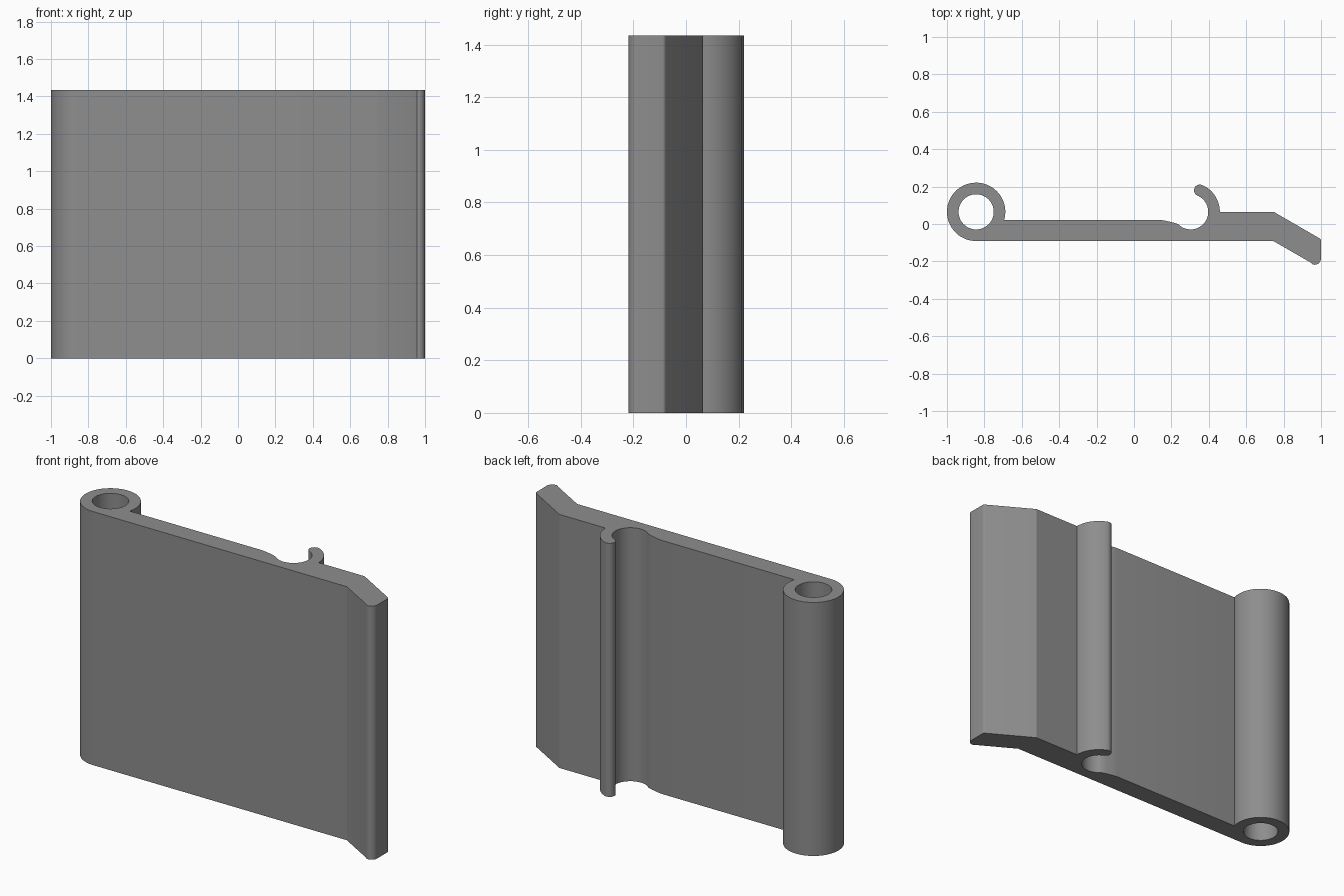
import bpy, bmesh
from math import radians, cos, sin, sqrt

if "Cube" in bpy.data.objects:
    bpy.data.objects.remove(bpy.data.objects["Cube"])

HEIGHT = 1.435
BARREL, HOOK = (-0.844, 0.065), (0.303, 0.065)
R_OUT, R_IN = 0.156, 0.094


def arc(centre, radius, start, end, steps):
    """Points along an arc, angles in degrees."""
    angles = [radians(start + (end - start) * i / steps) for i in range(steps + 1)]
    return [(centre[0] + radius * cos(a), centre[1] + radius * sin(a)) for a in angles]


def extrude_profile(name, loops, height, material):
    """Fill closed outlines (outer first, then holes) and extrude upward."""
    bm = bmesh.new()
    edges = []
    for loop in loops:
        verts = [bm.verts.new((x, y, 0)) for x, y in loop]
        edges += [bm.edges.new((v, verts[i - 1])) for i, v in enumerate(verts)]
    bmesh.ops.triangle_fill(bm, edges=edges, use_beauty=True)
    result = bmesh.ops.extrude_face_region(bm, geom=bm.faces[:], use_keep_orig=True)
    top = [g for g in result["geom"] if isinstance(g, bmesh.types.BMVert)]
    bmesh.ops.translate(bm, verts=top, vec=(0, 0, height))
    bmesh.ops.recalc_face_normals(bm, faces=bm.faces[:])
    mesh = bpy.data.meshes.new(name)
    bm.to_mesh(mesh)
    bm.free()
    obj = bpy.data.objects.new(name, mesh)
    bpy.context.collection.objects.link(obj)
    mesh.materials.append(material)
    bpy.ops.object.select_all(action='DESELECT')
    obj.select_set(True)
    bpy.context.view_layer.objects.active = obj
    bpy.ops.object.shade_smooth_by_angle(angle=radians(28))
    return obj


grey = bpy.data.materials.new("plain grey")
grey.diffuse_color = (0.27, 0.27, 0.27, 1)
grey.use_nodes = True
grey.node_tree.nodes["Principled BSDF"].inputs["Base Color"].default_value = grey.diffuse_color

# Hook tip: round end centred on the middle of the hook wall
TIP = 67
tip_centre = arc(HOOK, (R_OUT + R_IN) / 2, TIP, TIP, 1)[0]
tip_radius = (R_OUT - R_IN) / 2

outline = []
# Barrel, from plate top round to plate underside
outline += arc(BARREL, R_OUT, -16, 270, 56)
# Underside and bent lip with a rounded end
outline += [(0.745, -0.091), (0.948, -0.208)]
outline += arc((0.966, -0.184), 0.034, 242, 360, 10)[1:]
outline += arc((0.985, -0.09), 0.015, 0, 60, 4)
# Raised plate top, then the outside of the hook
outline += [(0.747, 0.065)]
outline += arc(HOOK, R_OUT, 0, TIP, 16)
# Rounded hook tip and the inside channel
outline += arc(tip_centre, tip_radius, TIP, TIP + 180, 12)[1:-1]
outline += arc(HOOK, R_IN, TIP, -136, 36)
# Gentle ramp back to the plate top
outline += [(0.205, 0.009), (0.17, 0.017), (0.14, 0.022)]

hole = arc(BARREL, R_IN, 0, 360, 48)[:-1]
extrude_profile("hinge_leaf", [outline, hole], HEIGHT, grey)
